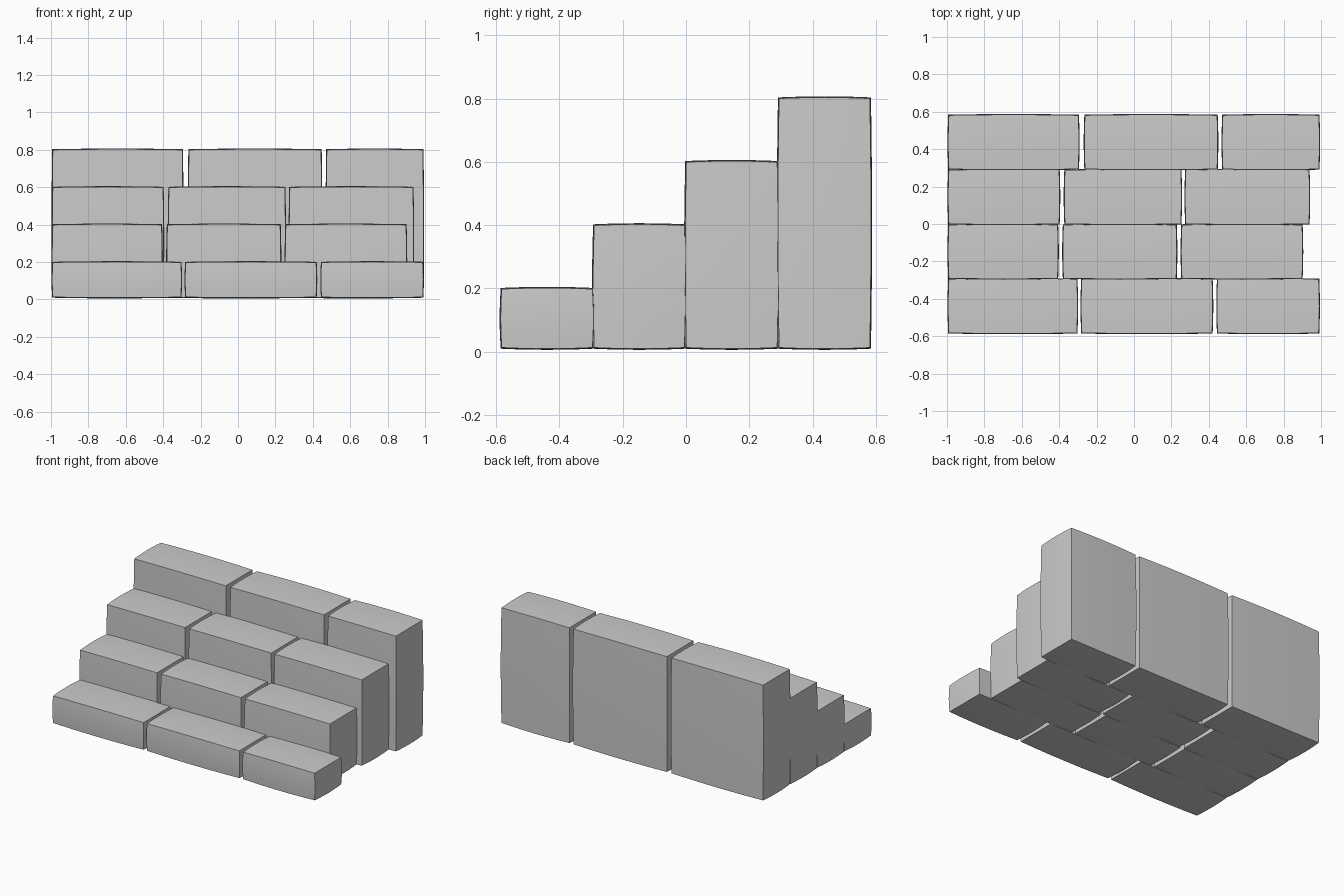
import bpy
import bmesh

if "Cube" in bpy.data.objects:
    bpy.data.objects.remove(bpy.data.objects["Cube"])

BULGE = 0.007   # how far each face swells at its centre
SEG = 6         # cuts along each edge


def stone(name, x0, x1, y0, y1, z0, z1):
    """Slightly pillowed stone block with crisp edges."""
    bm = bmesh.new()
    bmesh.ops.create_cube(bm, size=2)
    bmesh.ops.subdivide_edges(bm, edges=bm.edges[:], cuts=SEG - 1, use_grid_fill=True)
    lo, hi = (x0, y0, z0), (x1, y1, z1)
    for v in bm.verts:
        c = tuple(v.co)
        for i in range(3):
            a, b = c[(i + 1) % 3], c[(i + 2) % 3]
            swell = BULGE * (1 - (a * a + b * b) / 2)
            v.co[i] = (lo[i] + hi[i]) / 2 + c[i] * ((hi[i] - lo[i]) / 2 + swell)
    mesh = bpy.data.meshes.new(name)
    bm.to_mesh(mesh)
    bm.free()
    ob = bpy.data.objects.new(name, mesh)
    bpy.context.collection.objects.link(ob)
    bpy.context.view_layer.objects.active = ob
    ob.select_set(True)
    bpy.ops.object.shade_smooth_by_angle(angle=0.6)
    ob.select_set(False)


# Each step: front y, back y, top z, and the x spans of its three stones
steps = [
    (-0.582, -0.296, 0.198, [(-0.99, -0.306), (-0.279, 0.417), (0.447, 0.987)]),
    (-0.290, -0.005, 0.399, [(-0.99, -0.409), (-0.377, 0.225), (0.256, 0.898)]),
    (0.001, 0.288, 0.599, [(-0.99, -0.401), (-0.369, 0.250), (0.277, 0.935)]),
    (0.294, 0.581, 0.800, [(-0.99, -0.298), (-0.262, 0.444), (0.475, 0.988)]),
]
for i, (y0, y1, top, spans) in enumerate(steps, 1):
    for j, (x0, x1) in enumerate(spans, 1):
        stone(f"step_{i}_stone_{j}", x0, x1, y0, y1, 0.013, top)
